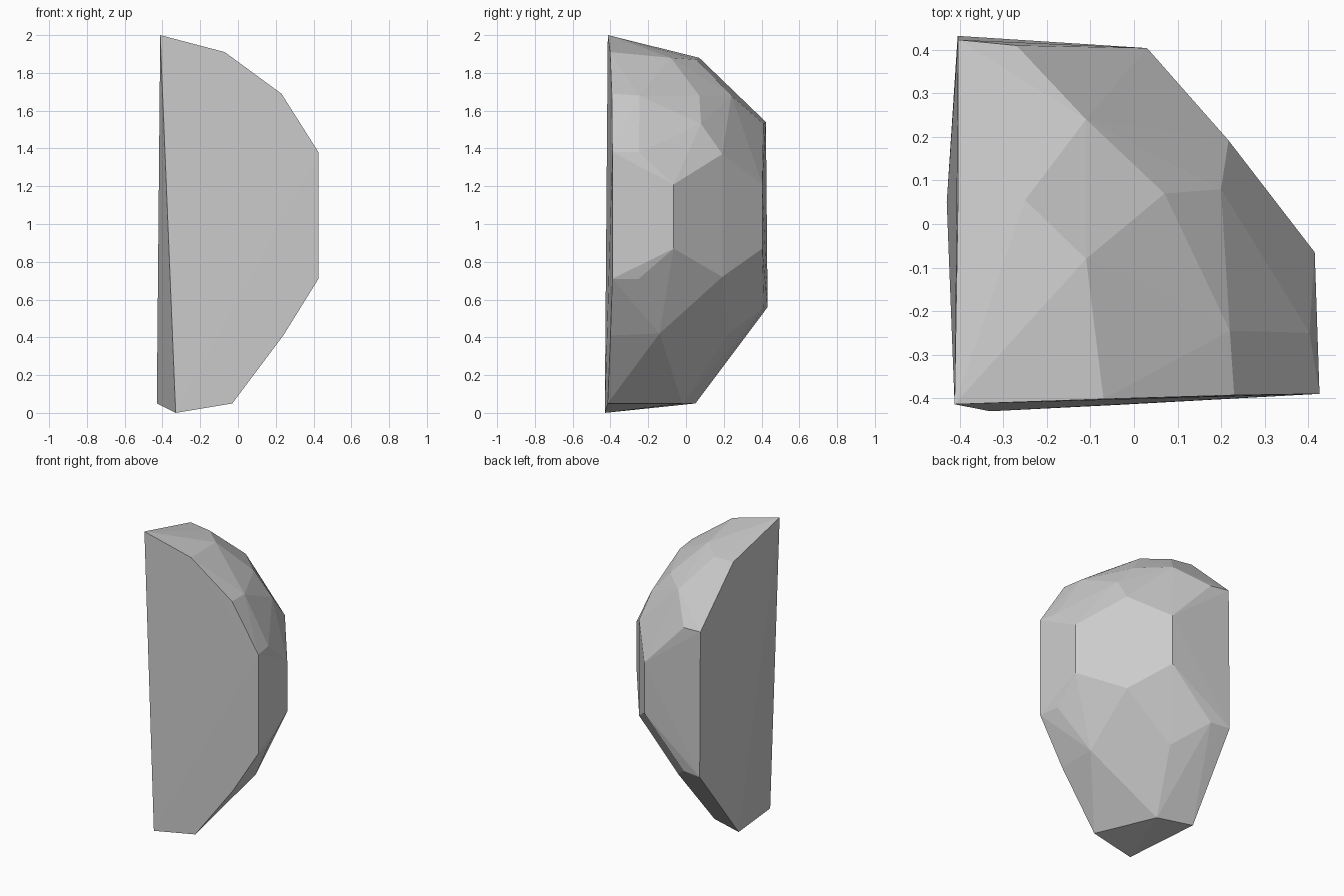
import bpy, bmesh

# Corners of the faceted stone: (x, y, one or more heights)
front_rim = [(-0.412, -0.414, 2.0), (-0.07, -0.402, 1.91), (0.23, -0.393, 1.69),
             (0.426, -0.39, 1.38, 0.71), (0.24, -0.40, 0.41),
             (-0.03, -0.415, 0.05), (-0.33, -0.43, 0.0)]
left_rim = [(-0.404, 0.07, 1.88), (-0.404, 0.423, 1.54), (-0.405, 0.432, 0.56),
            (-0.43, 0.05, 0.05)]
dome_top = [(-0.11, -0.08, 1.88), (-0.25, 0.055, 1.87), (0.07, 0.07, 1.68),
            (-0.11, 0.24, 1.68), (0.22, -0.245, 1.68), (0.2, 0.08, 1.53),
            (-0.27, 0.41, 1.53)]
waist = [(0.403, -0.25, 1.38, 0.71), (0.415, -0.065, 1.21, 0.87),
         (0.217, 0.192, 1.37, 0.72), (0.03, 0.404, 1.21, 0.87)]
lower = [(0.23, -0.14, 0.42), (-0.10, 0.225, 0.42), (-0.27, 0.412, 0.56),
         (-0.2, -0.02, 0.05)]

# Wrap the corners in a flat-faced convex shell
bm = bmesh.new()
for x, y, *heights in front_rim + left_rim + dome_top + waist + lower:
    for z in heights:
        bm.verts.new((x, y, z))
hull = bmesh.ops.convex_hull(bm, input=bm.verts[:])
loose = [v for v in bm.verts if not v.link_faces]
bmesh.ops.delete(bm, geom=loose, context='VERTS')
bmesh.ops.recalc_face_normals(bm, faces=bm.faces[:])

mesh = bpy.data.meshes.new("stone_shard")
bm.to_mesh(mesh)
bm.free()
shard = bpy.data.objects.new("stone_shard", mesh)
bpy.context.collection.objects.link(shard)
